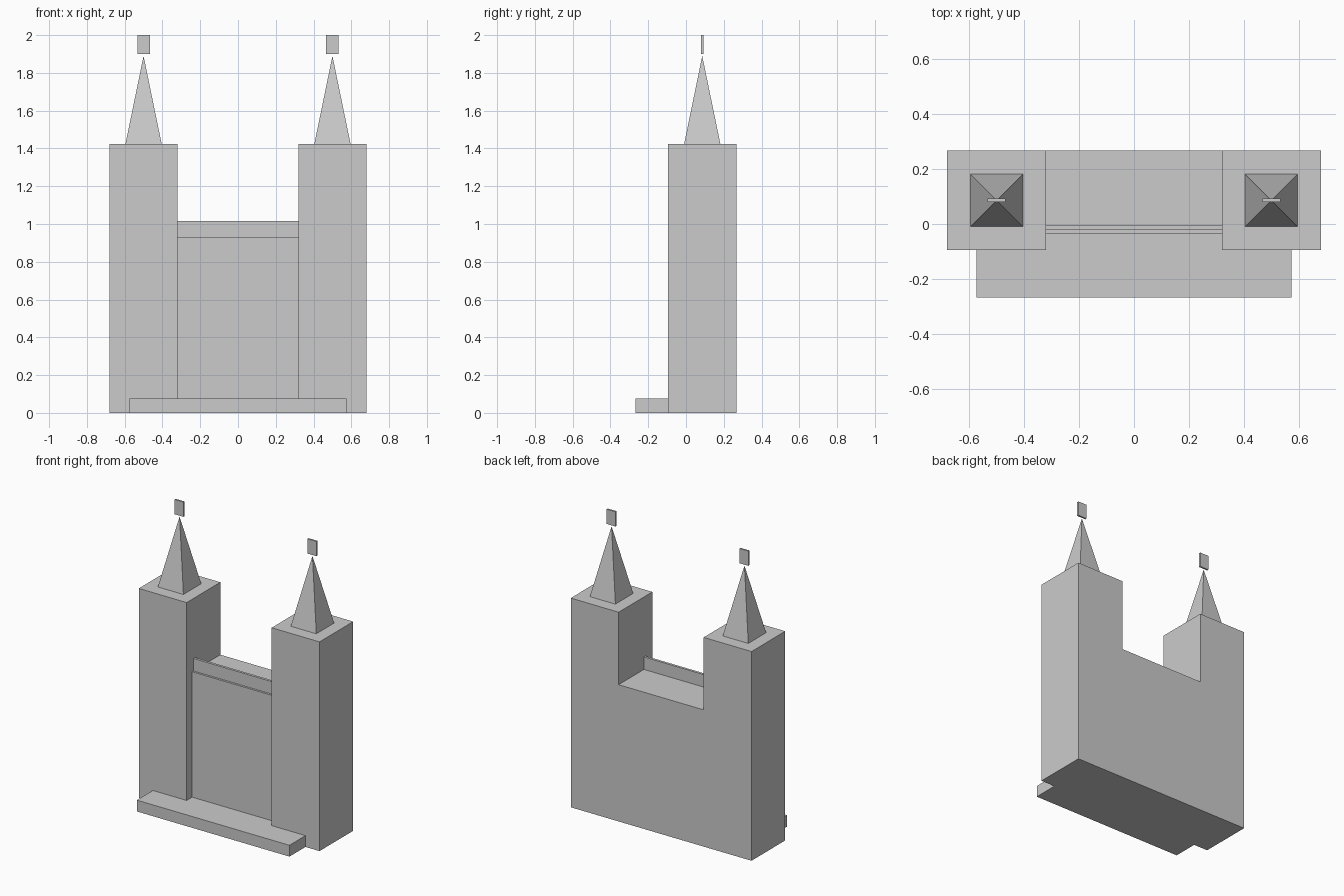
import bpy
import bmesh
from math import pi, sqrt
from mathutils import Matrix

if "Cube" in bpy.data.objects:
    bpy.data.objects.remove(bpy.data.objects["Cube"])


def box(name, x0, x1, y0, y1, z0, z1):
    bm = bmesh.new()
    bmesh.ops.create_cube(bm, size=1)
    bmesh.ops.scale(bm, vec=(x1 - x0, y1 - y0, z1 - z0), verts=bm.verts)
    bmesh.ops.translate(bm, vec=((x0 + x1) / 2, (y0 + y1) / 2, (z0 + z1) / 2), verts=bm.verts)
    return finish(name, bm)


def pyramid(name, x, y, half, z0, z1):
    bm = bmesh.new()
    turn = Matrix.Translation((x, y, (z0 + z1) / 2)) @ Matrix.Rotation(pi / 4, 4, 'Z')
    bmesh.ops.create_cone(bm, cap_ends=True, segments=4, radius1=half * sqrt(2),
                          radius2=0, depth=z1 - z0, matrix=turn)
    bmesh.ops.remove_doubles(bm, verts=bm.verts, dist=1e-5)
    return finish(name, bm)


def finish(name, bm):
    mesh = bpy.data.meshes.new(name)
    bm.to_mesh(mesh)
    bm.free()
    ob = bpy.data.objects.new(name, mesh)
    bpy.context.collection.objects.link(ob)
    return ob


def union(target, other):
    mod = target.modifiers.new("join", 'BOOLEAN')
    mod.operation = 'UNION'
    mod.solver = 'EXACT'
    mod.object = other
    bpy.context.view_layer.objects.active = target
    bpy.ops.object.modifier_apply(modifier=mod.name)
    bpy.data.objects.remove(other)


BACK, FRONT, MID = 0.267, -0.095, 0.086
TOWER_TOP = 1.423

# Gatehouse body: central wall, parapet, two towers and front step in one shell
body = box("gatehouse_body", -0.5, 0.5, -0.036, BACK, 0, 0.93)
union(body, box("parapet", -0.4, 0.4, -0.022, -0.005, 0.85, 1.015))
for s in (-1, 1):
    union(body, box("tower", s * 0.5 - 0.18, s * 0.5 + 0.18, FRONT, BACK, 0, TOWER_TOP))
union(body, box("front_step", -0.574, 0.574, -0.267, 0.05, 0, 0.077))

# Spires and floating flags above each tower
for s, side in ((-1, "left"), (1, "right")):
    x = s * 0.5
    pyramid(f"spire_{side}", x, MID, 0.096, TOWER_TOP, 1.89)
    box(f"flag_{side}", x - 0.033, x + 0.033, MID - 0.006, MID + 0.006, 1.9, 2.0)
